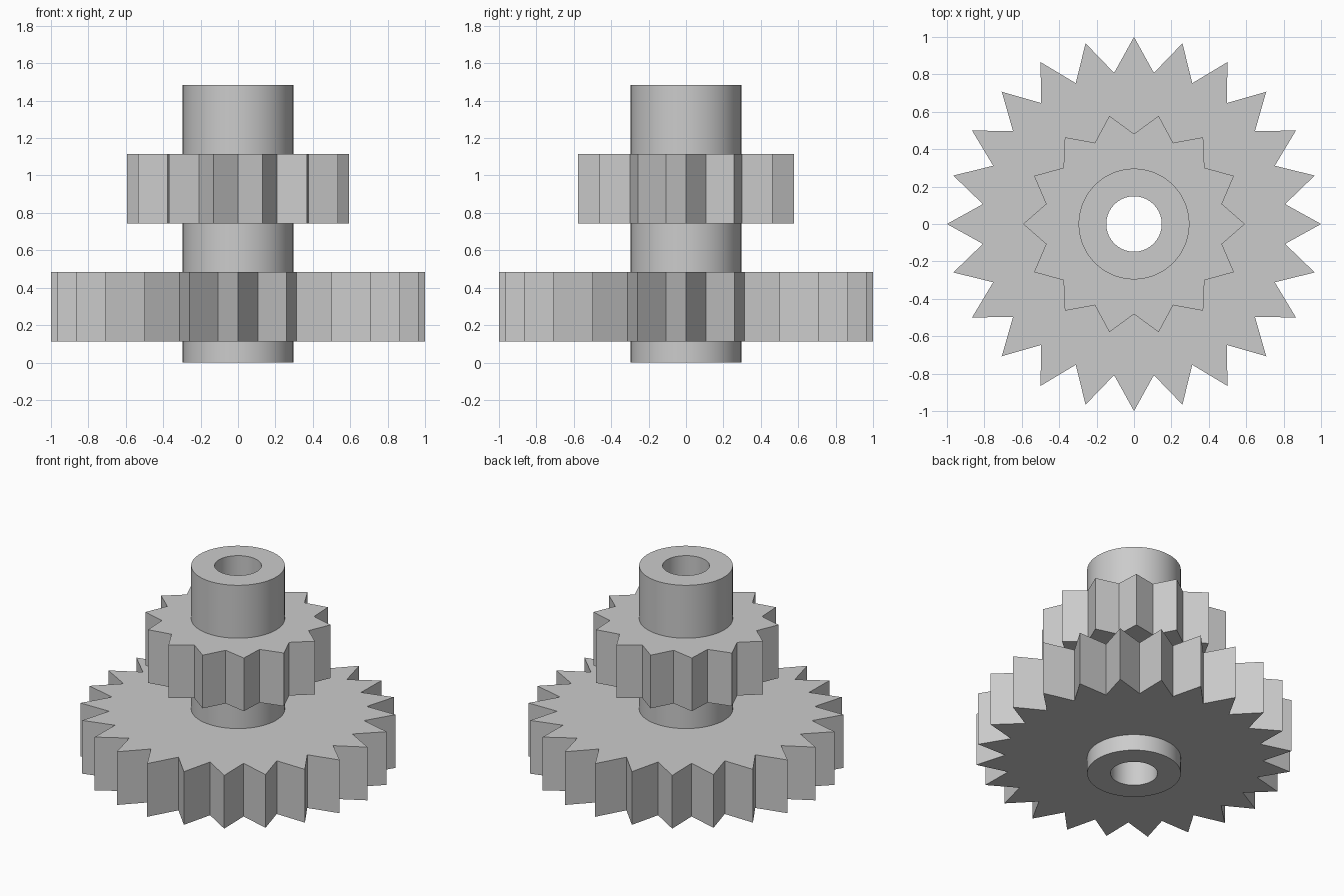
import bpy
import bmesh
import math

cube = bpy.data.objects.get("Cube")
if cube:
    bpy.data.objects.remove(cube, do_unlink=True)

SHAFT_R, BORE_R, SEGMENTS = 0.296, 0.148, 96

grey = bpy.data.materials.new("plain grey")
grey.use_nodes = True
grey.diffuse_color = (0.6, 0.6, 0.6, 1)
grey.node_tree.nodes["Principled BSDF"].inputs["Base Color"].default_value = (0.6, 0.6, 0.6, 1)


def circle(radius):
    return star(SEGMENTS // 2, radius, radius)


def star(teeth, tip, root):
    """Outline alternating between tooth tips and roots, first tip on +x."""
    step = math.pi / teeth
    return [((root if i % 2 else tip) * math.cos(i * step),
             (root if i % 2 else tip) * math.sin(i * step)) for i in range(teeth * 2)]


def holed_prism(name, outline, hole, z0, z1):
    """Extrude an outline with a hole in it from z0 up to z1."""
    bm = bmesh.new()
    edges = []
    for loop in (outline, hole):
        verts = [bm.verts.new((x, y, z0)) for x, y in loop]
        edges += [bm.edges.new((verts[i - 1], verts[i])) for i in range(len(verts))]
    bmesh.ops.triangle_fill(bm, edges=edges, use_beauty=True, use_dissolve=False)
    top = bmesh.ops.extrude_face_region(bm, geom=bm.faces[:], use_keep_orig=True)["geom"]
    bmesh.ops.translate(bm, vec=(0, 0, z1 - z0),
                        verts=[g for g in top if isinstance(g, bmesh.types.BMVert)])
    bmesh.ops.recalc_face_normals(bm, faces=bm.faces[:])
    mesh = bpy.data.meshes.new(name)
    bm.to_mesh(mesh)
    bm.free()
    mesh.materials.append(grey)
    obj = bpy.data.objects.new(name, mesh)
    bpy.context.collection.objects.link(obj)
    # Round walls smooth, teeth and rims sharp
    bpy.ops.object.select_all(action='DESELECT')
    obj.select_set(True)
    bpy.context.view_layer.objects.active = obj
    bpy.ops.object.shade_smooth_by_angle(angle=math.radians(20))
    return obj


# Hollow shaft
holed_prism("shaft", circle(SHAFT_R), circle(BORE_R), 0.0, 1.483)
# Gears fitted around the shaft
holed_prism("large_gear", star(24, 1.0, 0.815), circle(SHAFT_R), 0.113, 0.484)
holed_prism("small_gear", star(14, 0.593, 0.482), circle(SHAFT_R), 0.743, 1.114)
